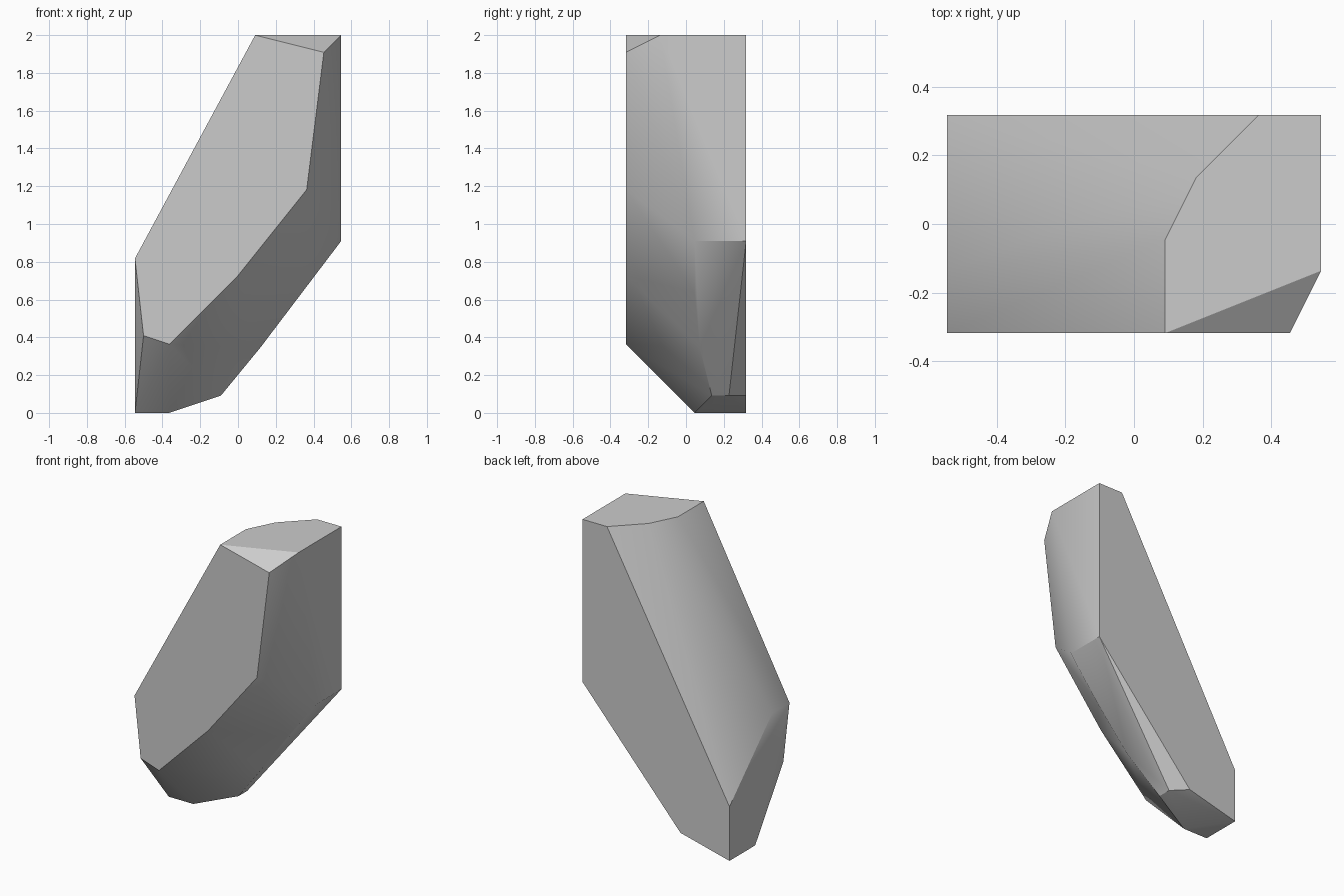
import bpy
import bmesh
import math
from mathutils import Vector

default = bpy.data.objects.get("Cube")
if default:
    bpy.data.objects.remove(default, do_unlink=True)

CELL = 1 / 11                      # the stone is cut on a 12 x 7 x 22 grid
ORIGIN = Vector((6, 3.5, 0))

# Outlines of the flat cuts, in grid cells
front_outline = [(7, 22), (11, 21), (10, 13), (6, 8), (2, 4), (0.5, 4.5), (0, 9)]
back_outline = [(10, 22), (12, 22), (12, 10), (4, 1), (0, 0), (0, 4)]
top_outline = [(7, 3), (8, 5), (12, 2)]
base_outline = [(0, 4), (2, 4)]
# Rounded corners between the flat cuts
left_corner = [(12, 4, 10)]
right_corner = [(0, 2, 9)]
underside_ridge = [(5, 5, 1), (5, 6, 1), (7.3, 4.3, 3.8), (9.66, 4, 7)]

corners = [(x, 0, z) for x, z in front_outline]
corners += [(x, 7, z) for x, z in back_outline]
corners += [(x, y, 22) for x, y in top_outline]
corners += [(x, y, 0) for x, y in base_outline]
corners += left_corner + right_corner + underside_ridge

# Wrap the corners in a convex shell and merge its flat triangles
bm = bmesh.new()
for corner in corners:
    bm.verts.new((Vector(corner) - ORIGIN) * CELL)
bmesh.ops.convex_hull(bm, input=bm.verts)
bmesh.ops.dissolve_limit(bm, angle_limit=math.radians(0.5),
                         verts=bm.verts, edges=bm.edges)
bmesh.ops.recalc_face_normals(bm, faces=bm.faces)
mesh = bpy.data.meshes.new("rock")
bm.to_mesh(mesh)
bm.free()

rock = bpy.data.objects.new("rock", mesh)
bpy.context.collection.objects.link(rock)

# Plain stone colour
stone = bpy.data.materials.new("stone_grey")
stone.use_nodes = True
grey = (0.6, 0.6, 0.6, 1)
stone.diffuse_color = grey
stone.node_tree.nodes["Principled BSDF"].inputs["Base Color"].default_value = grey
mesh.materials.append(stone)

# Soft shading across gentle bends, crisp edges elsewhere
bpy.ops.object.select_all(action="DESELECT")
rock.select_set(True)
bpy.context.view_layer.objects.active = rock
bpy.ops.object.shade_smooth_by_angle(angle=math.radians(30))
